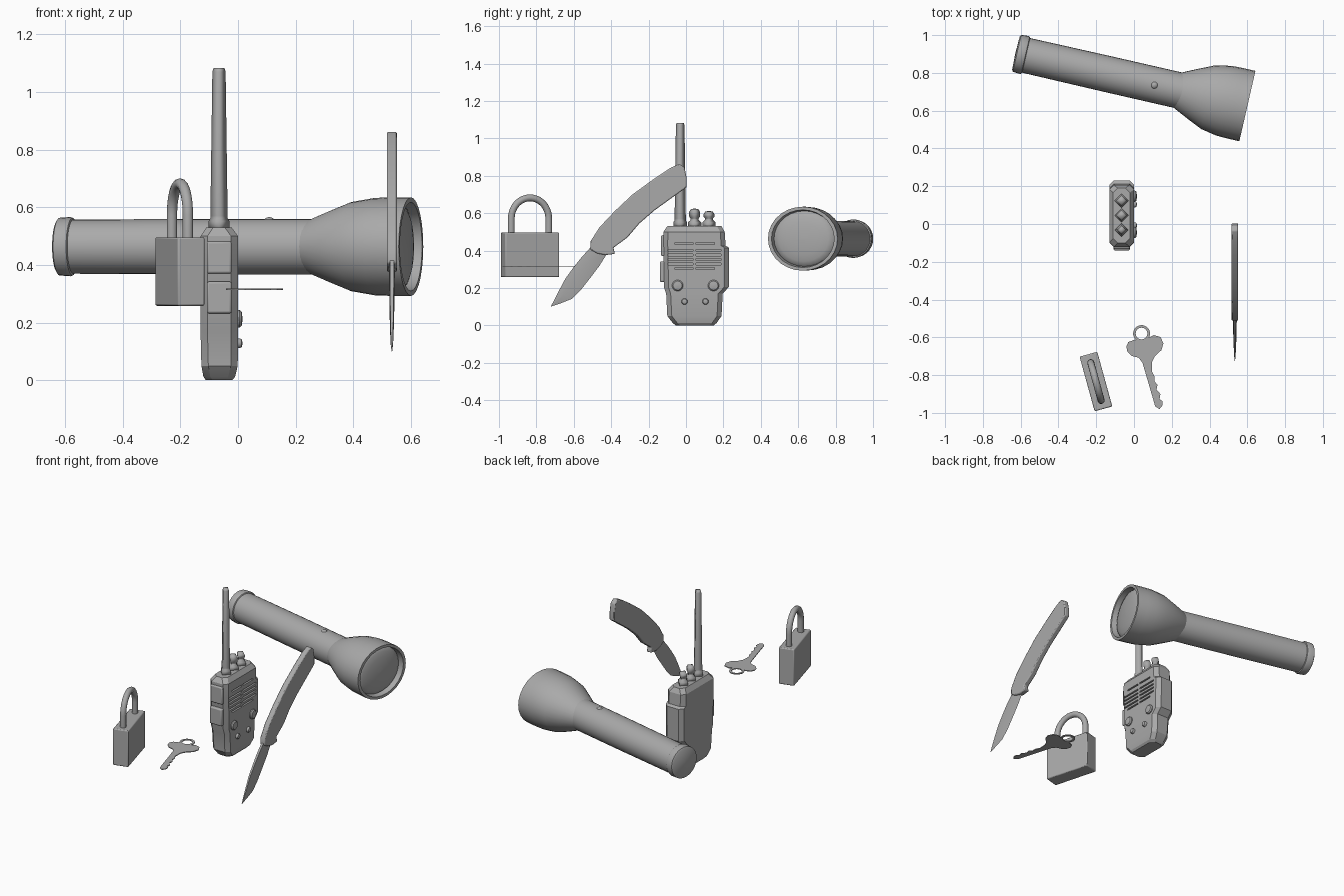
import bpy, bmesh, math
from mathutils import Matrix, Vector

if "Cube" in bpy.data.objects:
    bpy.data.objects.remove(bpy.data.objects["Cube"])

grey = bpy.data.materials.new("plain_grey")
grey.diffuse_color = (0.40, 0.40, 0.40, 1)
grey.use_nodes = True
grey.node_tree.nodes["Principled BSDF"].inputs["Base Color"].default_value = grey.diffuse_color


def finish(bm, name, matrix=None, smooth=35, bevel=0):
    """Turn a bmesh into a named, shaded object."""
    bmesh.ops.recalc_face_normals(bm, faces=bm.faces)
    me = bpy.data.meshes.new(name)
    bm.to_mesh(me)
    bm.free()
    if matrix:
        me.transform(matrix)
    me.materials.append(grey)
    ob = bpy.data.objects.new(name, me)
    bpy.context.collection.objects.link(ob)
    bpy.ops.object.select_all(action='DESELECT')
    ob.select_set(True)
    bpy.context.view_layer.objects.active = ob
    if smooth:
        bpy.ops.object.shade_smooth_by_angle(angle=math.radians(smooth))
    if bevel:
        mod = ob.modifiers.new("soft_edges", 'BEVEL')
        mod.width, mod.segments, mod.limit_method = bevel, 2, 'ANGLE'
    return ob


def loft(rings, name, caps=True, closed=False, **kw):
    """Skin between rings holding equal numbers of points."""
    bm = bmesh.new()
    rows = [[bm.verts.new(p) for p in r] for r in rings]
    n = len(rows[0])
    for a, b in zip(rows, rows[1:] + ([rows[0]] if closed else [])):
        for i in range(n):
            j = (i + 1) % n
            bm.faces.new((a[i], a[j], b[j], b[i]))
    if caps and not closed:
        bm.faces.new(rows[0])
        bm.faces.new(rows[-1])
    bmesh.ops.remove_doubles(bm, verts=bm.verts, dist=1e-5)
    return finish(bm, name, **kw)


def lathe(profile, name, n=24, sx=1, sy=1, **kw):
    """Spin (radius, height) points about local z."""
    rings = [[(r * sx * math.cos(2 * math.pi * i / n),
               r * sy * math.sin(2 * math.pi * i / n), h) for i in range(n)]
             for r, h in profile]
    return loft(rings, name, **kw)


def slab(points, name, matrix, thick, **kw):
    """Extrude a flat outline, centred on its plane."""
    a = [(u, v, -thick / 2) for u, v in points]
    b = [(u, v, thick / 2) for u, v in points]
    return loft([a, b], name, matrix=matrix, **kw)


def box_bm(bm, lo, hi):
    size = [h - l for l, h in zip(lo, hi)]
    mid = [(h + l) / 2 for l, h in zip(lo, hi)]
    bmesh.ops.create_cube(bm, size=1, matrix=Matrix.Translation(mid) @ Matrix.Diagonal((*size, 1)))


def dome(r, h):
    return [(r * math.cos(a), h * math.sin(a)) for a in [k * math.pi / 10 for k in range(5)]] + [(0.0005, h)]


# ---- flashlight, lying along a turned axis
ang = math.radians(-12.9)
u = Vector((math.cos(ang), math.sin(ang), 0))
side = Vector((-u.y, u.x, 0))
torch = Matrix((side, (0, 0, 1), u)).transposed().to_4x4()
torch.translation = (-0.625, 0.905, 0.4635)
lathe([(0.001, -0.003), (0.09, 0), (0.1, 0.006), (0.103, 0.045), (0.1, 0.052), (0.095, 0.055)],
      "flashlight_tail_cap", 28, matrix=torch)
lathe([(0.094, 0.05), (0.096, 0.5), (0.096, 0.92)], "flashlight_tube", 28, matrix=torch)
lathe([(0.08, 0.86), (0.099, 0.885), (0.137, 0.965), (0.173, 1.045), (0.189, 1.13), (0.191, 1.19),
       (0.191, 1.257), (0.172, 1.257), (0.166, 1.22), (0.08, 1.2)],
      "flashlight_head", 28, sy=0.895, matrix=torch)
lathe(dome(0.168, 0.032), "flashlight_lens", 28, sy=0.895,
      matrix=torch @ Matrix.Translation((0, 0, 1.218)))
lathe(dome(0.022, 0.02), "flashlight_switch", 14,
      matrix=Matrix.Translation((0.108, 0.735, 0.546)))

# ---- two-way radio, front facing +x
levels = [  # z, y low, y high, x low, x high
    (0.0, -0.055, 0.148, -0.112, -0.02), (0.012, -0.07, 0.163, -0.12, -0.01),
    (0.05, -0.1, 0.19, -0.127, -0.001), (0.17, -0.106, 0.196, -0.13, 0),
    (0.205, -0.118, 0.229, -0.13, 0), (0.415, -0.12, 0.231, -0.13, 0),
    (0.425, -0.122, 0.212, -0.13, 0), (0.5, -0.121, 0.207, -0.13, 0),
    (0.53, -0.1, 0.19, -0.11, -0.022)]
rings = []
for z, y0, y1, x0, x1 in levels:
    c = 0.024
    rings.append([(x0 + c, y0, z), (x1 - c, y0, z), (x1, y0 + c, z), (x1, y1 - c, z),
                  (x1 - c, y1, z), (x0 + c, y1, z), (x0, y1 - c, z), (x0, y0 + c, z)])
radio = loft(rings, "radio_body", smooth=20)

# speaker slots cut into the radio front
bm = bmesh.new()
for k, z in enumerate((0.438, 0.402, 0.377, 0.353, 0.328, 0.304)):
    w = 0.098 if k in (0, 5) else 0.133
    box_bm(bm, (-0.012, 0.038 - w, z - 0.005), (0.02, 0.038, z + 0.005))
    box_bm(bm, (-0.012, 0.054, z - 0.005), (0.02, 0.054 + w, z + 0.005))
cutter = finish(bm, "slot_cutter", smooth=0)
cutter.hide_render = True
mod = radio.modifiers.new("slots", 'BOOLEAN')
mod.object, mod.operation, mod.solver = cutter, 'DIFFERENCE', 'EXACT'
bpy.context.view_layer.objects.active = radio
bpy.ops.object.modifier_apply(modifier=mod.name)
bpy.data.objects.remove(cutter)

# side keys
for name, z0, z1, y in (("lower", 0.232, 0.342, -0.14), ("upper", 0.37, 0.482, -0.133)):
    bm = bmesh.new()
    box_bm(bm, (-0.108, y, z0), (-0.022, -0.09, z1))
    finish(bm, "radio_side_key_" + name, bevel=0.007)

# front push buttons
face_x = Matrix.Rotation(math.pi / 2, 4, 'Y')
for k, (y, z, r) in enumerate(((-0.045, 0.213, 0.03), (0.147, 0.213, 0.03),
                               (-0.008, 0.128, 0.017), (0.104, 0.128, 0.017))):
    lathe([(r, -0.01), (r, 0.006), (r * 0.8, 0.013), (0.001, 0.016)], f"radio_button_{k + 1}", 14,
          matrix=Matrix.Translation((0, y, z)) @ face_x)

# aerial and two knobs, four-sided with softened shading
lathe([(0.036, 0.52), (0.036, 0.552), (0.03, 0.562), (0.03, 0.57), (0.023, 1.07), (0.019, 1.083)],
      "radio_aerial", 4, smooth=100, matrix=Matrix.Translation((-0.066, -0.031, 0)))
for name, y, top in (("left", 0.046, 0.625), ("right", 0.123, 0.612)):
    lathe([(0.036, 0.52), (0.036, 0.55), (0.022, 0.563), (0.022, 0.572), (0.029, 0.582),
           (0.029, top - 0.018), (0.02, top - 0.004), (0.001, top)],
          "radio_knob_" + name, 4, smooth=100, matrix=Matrix.Translation((-0.066, y, 0)))

# ---- knife, upright in the yz plane (outline given as y, z)
stand = Matrix(((0, 0, 1, 0.534), (1, 0, 0, 0), (0, 1, 0, 0), (0, 0, 0, 1)))
slab([(-0.035, 0.863), (-0.008, 0.845), (0.003, 0.79), (0.003, 0.738), (-0.078, 0.68), (-0.168, 0.615),
      (-0.249, 0.545), (-0.313, 0.47), (-0.388, 0.415), (-0.38, 0.382), (-0.43, 0.376), (-0.475, 0.385),
      (-0.512, 0.406), (-0.51, 0.45), (-0.463, 0.524), (-0.382, 0.61), (-0.286, 0.70), (-0.168, 0.786),
      (-0.078, 0.845)], "knife_handle", stand, 0.035, bevel=0.006)
# blade: spine point, edge point, half thickness
blade = [((-0.49, 0.44), (-0.41, 0.40), 0.01), ((-0.516, 0.411), (-0.428, 0.374), 0.01),
         ((-0.56, 0.362), (-0.463, 0.318), 0.01), ((-0.6, 0.312), (-0.511, 0.255), 0.009),
         ((-0.645, 0.25), (-0.56, 0.192), 0.008), ((-0.685, 0.175), (-0.61, 0.142), 0.006),
         ((-0.71, 0.125), (-0.67, 0.118), 0.004), ((-0.724, 0.1), (-0.722, 0.1), 0.001)]
rings = []
for (sy, sz), (ey, ez), w in blade:
    my, mz = sy * 0.6 + ey * 0.4, sz * 0.6 + ez * 0.4
    rings.append([(sy, sz, -w * 0.7), (my, mz, -w), (ey, ez, 0), (my, mz, w), (sy, sz, w * 0.7)])
loft(rings, "knife_blade", matrix=stand)

# ---- padlock
lock = Matrix.Translation((-0.2015, -0.834, 0)) @ Matrix.Rotation(math.radians(-74.6), 4, 'Z')
bm = bmesh.new()
box_bm(bm, (-0.15, -0.0485, 0.258), (0.15, 0.0485, 0.496))
finish(bm, "padlock_body", matrix=lock, bevel=0.006)
# shackle: round bar swept along an arch
path = [(-0.104, 0.48, 0), (-0.104, 0.52, 0)]
path = [(-0.104, 0.47, math.pi)] + [
    (0.104 * math.cos(a), 0.572 + 0.11 * math.sin(a), a)
    for a in [math.pi * (1 - k / 16) for k in range(17)]] + [(0.104, 0.47, 0)]
rings = []
for x, z, a in path:
    rings.append([(x + 0.0185 * math.cos(t) * math.cos(a), 0.0185 * math.sin(t),
                   z + 0.0185 * math.cos(t) * math.sin(a))
                  for t in [2 * math.pi * i / 12 for i in range(12)]])
loft(rings, "padlock_shackle", matrix=lock)

# ---- key, lying flat (outline given as x, y)
flat = Matrix.Translation((0, 0, 0.316))
slab([(0.005, -0.612), (-0.03, -0.625), (-0.041, -0.648), (-0.035, -0.675), (-0.012, -0.698),
      (0.025, -0.708), (0.045, -0.735), (0.07, -0.82), (0.112, -0.965), (0.135, -0.98),
      (0.151, -0.96), (0.15, -0.937), (0.135, -0.927), (0.14, -0.9), (0.119, -0.878), (0.124, -0.852),
      (0.108, -0.832), (0.108, -0.805), (0.094, -0.78), (0.096, -0.73), (0.112, -0.698), (0.145, -0.668),
      (0.156, -0.632), (0.14, -0.598), (0.105, -0.588), (0.08, -0.6), (0.04, -0.62)],
     "key_blade", flat, 0.005, smooth=0)
lathe([(0.031, -0.0025), (0.045, -0.0025), (0.045, 0.0025), (0.031, 0.0025)], "key_ring", 20,
      closed=True, matrix=Matrix.Translation((0.04, -0.58, 0.316)))
